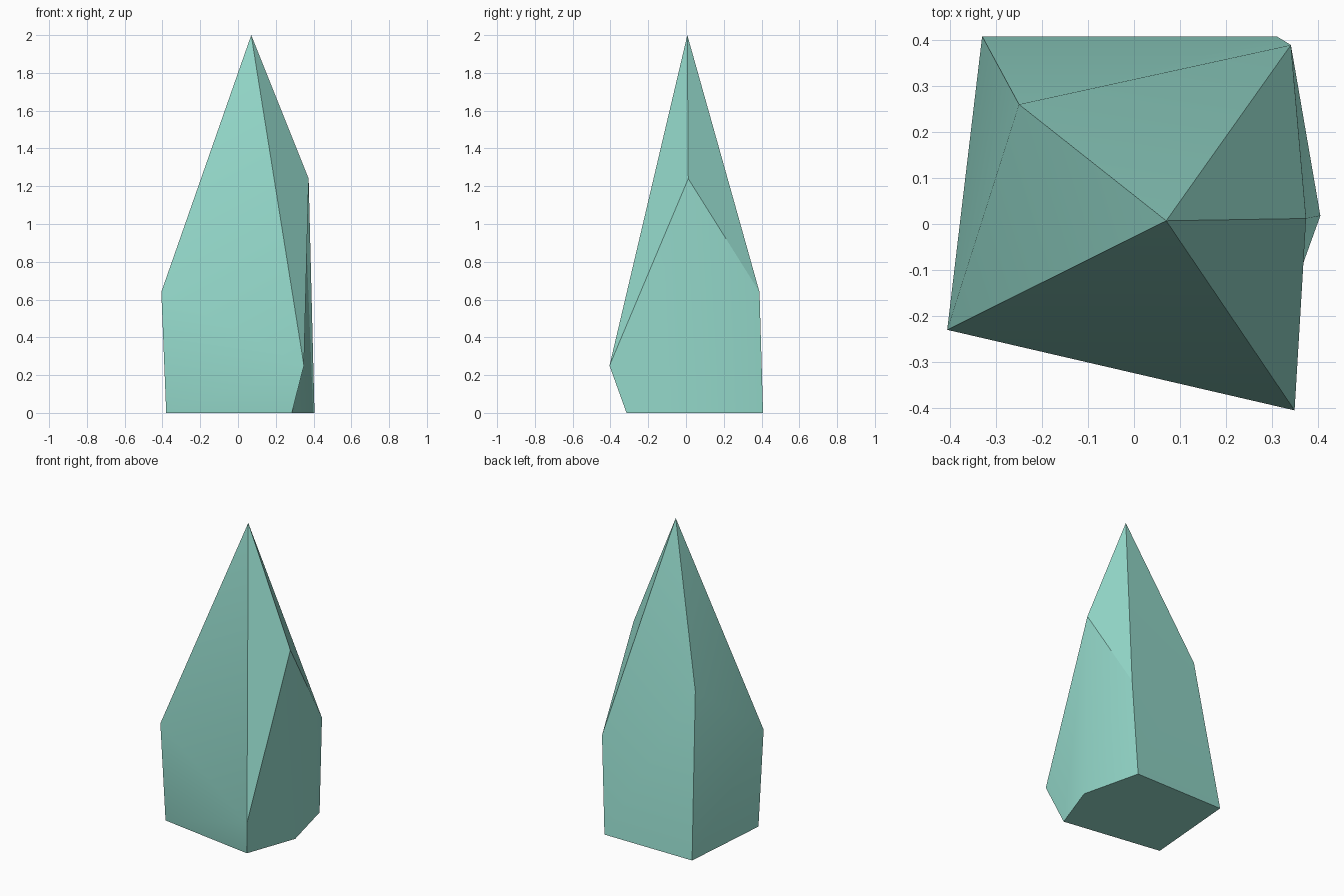
import bpy, bmesh, math

if "Cube" in bpy.data.objects:
    bpy.data.objects.remove(bpy.data.objects["Cube"])

# Five-sided crystal: base outline, uneven shoulder ring, single tip
base = [(-0.38, -0.213, 0), (0.285, -0.315, 0), (0.405, 0.018, 0),
        (0.31, 0.408, 0), (-0.33, 0.408, 0)]
shoulder = [(-0.406, -0.23, 0.64), (0.349, -0.405, 0.25), (0.374, 0.012, 1.24),
            (0.341, 0.389, 0.64), (-0.25, 0.26, 1.04)]
tip = (0.07, 0.007, 2.0)

bm = bmesh.new()
low = [bm.verts.new(p) for p in base]
mid = [bm.verts.new(p) for p in shoulder]
top = bm.verts.new(tip)

# Side and tip facets, then the flat bottom
for i in range(5):
    j = (i + 1) % 5
    bm.faces.new((low[i], low[j], mid[j], mid[i]))
    bm.faces.new((mid[i], mid[j], top))
bm.faces.new(low[::-1])
bmesh.ops.recalc_face_normals(bm, faces=bm.faces)

mesh = bpy.data.meshes.new("crystal")
bm.to_mesh(mesh)
bm.free()
crystal = bpy.data.objects.new("crystal", mesh)
bpy.context.collection.objects.link(crystal)

# Pale teal colour
mat = bpy.data.materials.new("teal")
mat.diffuse_color = (0.30, 0.70, 0.60, 1)
mat.use_nodes = True
mat.node_tree.nodes["Principled BSDF"].inputs["Base Color"].default_value = mat.diffuse_color
mesh.materials.append(mat)

# Soft shoulders, crisp long edges
bpy.context.view_layer.objects.active = crystal
crystal.select_set(True)
bpy.ops.object.shade_smooth_by_angle(angle=math.radians(30))
